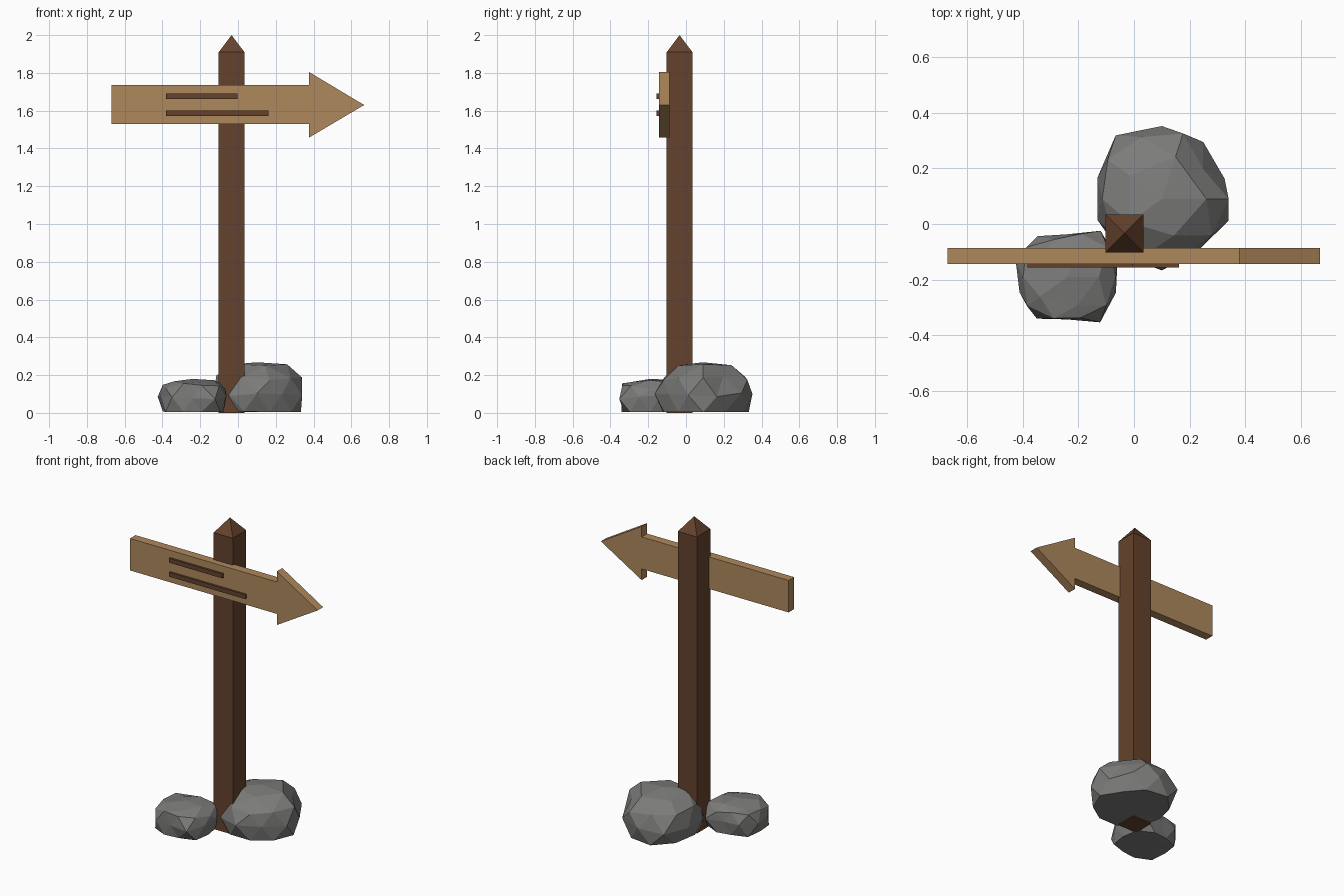
import bpy, bmesh, math, random
from mathutils import Vector

if "Cube" in bpy.data.objects:
    bpy.data.objects.remove(bpy.data.objects["Cube"])


def material(name, rgb):
    m = bpy.data.materials.new(name)
    m.diffuse_color = (*rgb, 1)
    m.use_nodes = True
    m.node_tree.nodes["Principled BSDF"].inputs["Base Color"].default_value = m.diffuse_color
    return m


DARK = material("dark_wood", (0.13, 0.055, 0.026))
LIGHT = material("light_wood", (0.43, 0.25, 0.107))
STONE = material("stone", (0.2, 0.2, 0.195))


def finish(name, bm, mat):
    bmesh.ops.recalc_face_normals(bm, faces=bm.faces)
    mesh = bpy.data.meshes.new(name)
    bm.to_mesh(mesh)
    bm.free()
    mesh.materials.append(mat)
    ob = bpy.data.objects.new(name, mesh)
    bpy.context.collection.objects.link(ob)
    return ob


def plate(name, profile, y0, y1, mat):
    """Extrude an x-z profile from y0 to y1."""
    bm = bmesh.new()
    face = bm.faces.new([bm.verts.new((x, y0, z)) for x, z in profile])
    ext = bmesh.ops.extrude_face_region(bm, geom=[face])
    verts = [g for g in ext["geom"] if isinstance(g, bmesh.types.BMVert)]
    bmesh.ops.translate(bm, verts=verts, vec=(0, y1 - y0, 0))
    return finish(name, bm, mat)


def rock(name, centre, outline, mid, top, power, seed):
    """Faceted icosphere stretched to a plan outline, with a flat base."""
    rng = random.Random(seed)
    c = Vector(centre)
    polar = []
    for p in outline:
        d = Vector(p) - c
        polar.append((math.atan2(d.y, d.x) % math.tau, d.length))
    polar.sort()
    polar = ([(polar[-1][0] - math.tau, polar[-1][1])] + polar
             + [(polar[0][0] + math.tau, polar[0][1])])

    def radius(a):
        for (a0, r0), (a1, r1) in zip(polar, polar[1:]):
            if a0 <= a <= a1:
                return r0 + (r1 - r0) * (a - a0) / max(a1 - a0, 1e-6)

    bm = bmesh.new()
    bmesh.ops.create_icosphere(bm, subdivisions=2, radius=1)
    for v in bm.verts:
        a = math.atan2(v.co.y, v.co.x) % math.tau
        h = min(1, math.hypot(v.co.x, v.co.y)) ** power
        r = radius(a) * h * rng.uniform(0.96, 1.04)
        if v.co.z >= 0:
            lift = (top - mid) * v.co.z ** power
        else:
            lift = 1.95 * mid * v.co.z
        z = mid + lift + rng.uniform(-0.015, 0.012) * (v.co.z < 0.95)
        v.co = (c.x + r * math.cos(a), c.y + r * math.sin(a), max(z, 0.004))
    return finish(name, bm, STONE)


# Square post with a pyramid tip
bm = bmesh.new()
rings = [[bm.verts.new((x, y, z)) for x, y in
          ((-0.102, -0.102), (0.034, -0.102), (0.034, 0.034), (-0.102, 0.034))]
         for z in (0, 1.91)]
tip = bm.verts.new((-0.034, -0.034, 2.0))
bm.faces.new(rings[0])
for i in range(4):
    j = (i + 1) % 4
    bm.faces.new((rings[0][i], rings[0][j], rings[1][j], rings[1][i]))
    bm.faces.new((rings[1][i], rings[1][j], tip))
finish("post", bm, DARK)

# Arrow board
plate("arrow_board",
      [(-0.67, 1.53), (0.377, 1.53), (0.377, 1.458), (0.668, 1.63),
       (0.377, 1.804), (0.377, 1.736), (-0.67, 1.736)], -0.143, -0.087, LIGHT)

# Two raised strips standing in for writing
for name, x1, z0 in (("upper_strip", -0.003, 1.662), ("lower_strip", 0.162, 1.572)):
    plate(name, [(-0.382, z0), (x1, z0), (x1, z0 + 0.028), (-0.382, z0 + 0.028)],
          -0.156, -0.14, DARK)

# Rocks at the foot of the post
rock("large_rock", (0.10, 0.09),
     [(0.37, 0.085), (0.275, 0.195), (0.24, 0.315), (0.085, 0.355), (-0.075, 0.315),
      (-0.115, 0.2), (-0.14, 0.08), (-0.12, -0.02), (-0.04, -0.10), (0.08, -0.18),
      (0.24, -0.09), (0.31, -0.045)], 0.10, 0.268, 0.85, 4)
rock("small_rock", (-0.24, -0.19),
     [(-0.06, -0.19), (-0.07, -0.28), (-0.13, -0.35), (-0.23, -0.335), (-0.35, -0.345),
      (-0.415, -0.285), (-0.405, -0.22), (-0.425, -0.15), (-0.40, -0.08),
      (-0.345, -0.035), (-0.25, -0.045), (-0.12, -0.03), (-0.08, -0.07)],
     0.085, 0.18, 0.7, 7)
